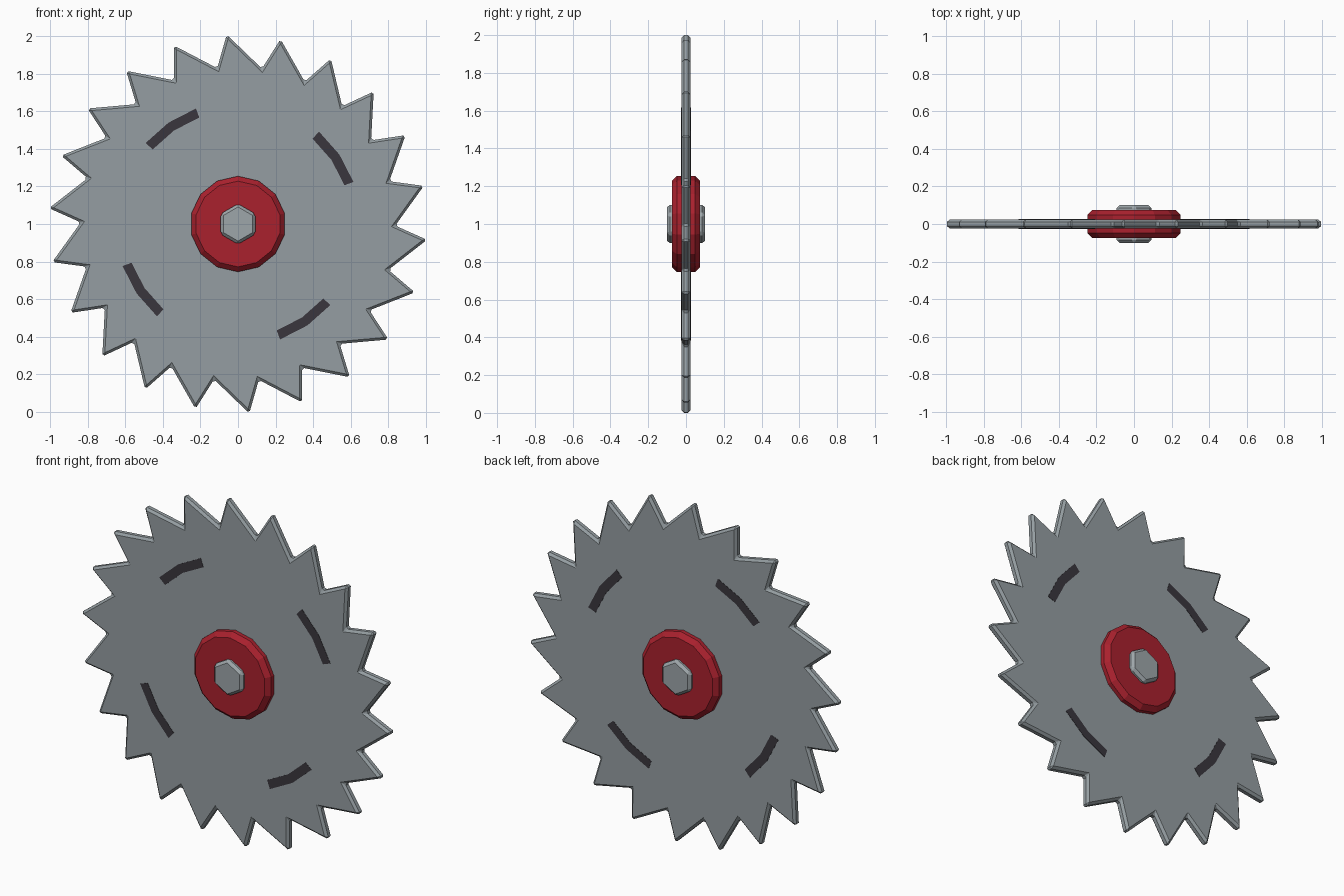
import bpy, bmesh
from math import cos, sin, radians

if "Cube" in bpy.data.objects:
    bpy.data.objects.remove(bpy.data.objects["Cube"], do_unlink=True)

CENTRE_Z = 1.0
TEETH = 22


def material(name, rgb):
    m = bpy.data.materials.new(name)
    m.use_nodes = True
    m.diffuse_color = (*rgb, 1)
    m.node_tree.nodes["Principled BSDF"].inputs["Base Color"].default_value = (*rgb, 1)
    return m


steel = material("blade steel", (0.30, 0.34, 0.36))
bright = material("bolt steel", (0.34, 0.38, 0.40))
red = material("red paint", (0.40, 0.015, 0.027))
dark = material("dark slot", (0.042, 0.037, 0.047))


def polar_prism(name, outline, half_depth, mat, bevel=0):
    """Extrude an outline of (radius, degrees) points along y, about the axle."""
    bm = bmesh.new()
    ring = [bm.verts.new((r * cos(radians(a)), -half_depth, r * sin(radians(a))))
            for r, a in outline]
    face = bm.faces.new(ring)
    top = bmesh.ops.extrude_face_region(bm, geom=[face])["geom"]
    bmesh.ops.translate(bm, vec=(0, 2 * half_depth, 0),
                        verts=[v for v in top if isinstance(v, bmesh.types.BMVert)])
    bmesh.ops.recalc_face_normals(bm, faces=bm.faces)
    mesh = bpy.data.meshes.new(name)
    bm.to_mesh(mesh)
    bm.free()
    mesh.materials.append(mat)
    ob = bpy.data.objects.new(name, mesh)
    ob.location.z = CENTRE_Z
    bpy.context.collection.objects.link(ob)
    if bevel:
        mod = ob.modifiers.new("edge bevel", "BEVEL")
        mod.width = bevel
        mod.segments = 1
        mod.limit_method = "ANGLE"
        mod.angle_limit = radians(30)
    return ob


def regular(sides, radius):
    return [(radius, 90 + i * 360 / sides) for i in range(sides)]


# Toothed disc: each tooth has a short steep side and a long back
step = 360 / TEETH
teeth = []
for i in range(TEETH):
    tip = 93.4 + i * step
    teeth += [(1.011, tip), (0.838, tip + 4.2)]
polar_prism("saw_blade", teeth, 0.024, steel, 0.013)

# Four curved slots, shown on both faces of the disc
for i in range(4):
    start = 110 + i * 90
    angles = [start, start + 14.4, start + 28.8]
    slot = [(0.655, a) for a in angles] + [(0.604, a) for a in reversed(angles)]
    polar_prism(f"expansion_slot_{i + 1}", slot, 0.0255, dark)

# Clamping hub and the hexagonal bolt through it
polar_prism("hub_flange", regular(14, 0.255), 0.074, red, 0.026)
polar_prism("hex_bolt", regular(6, 0.108), 0.1, bright, 0.015)
